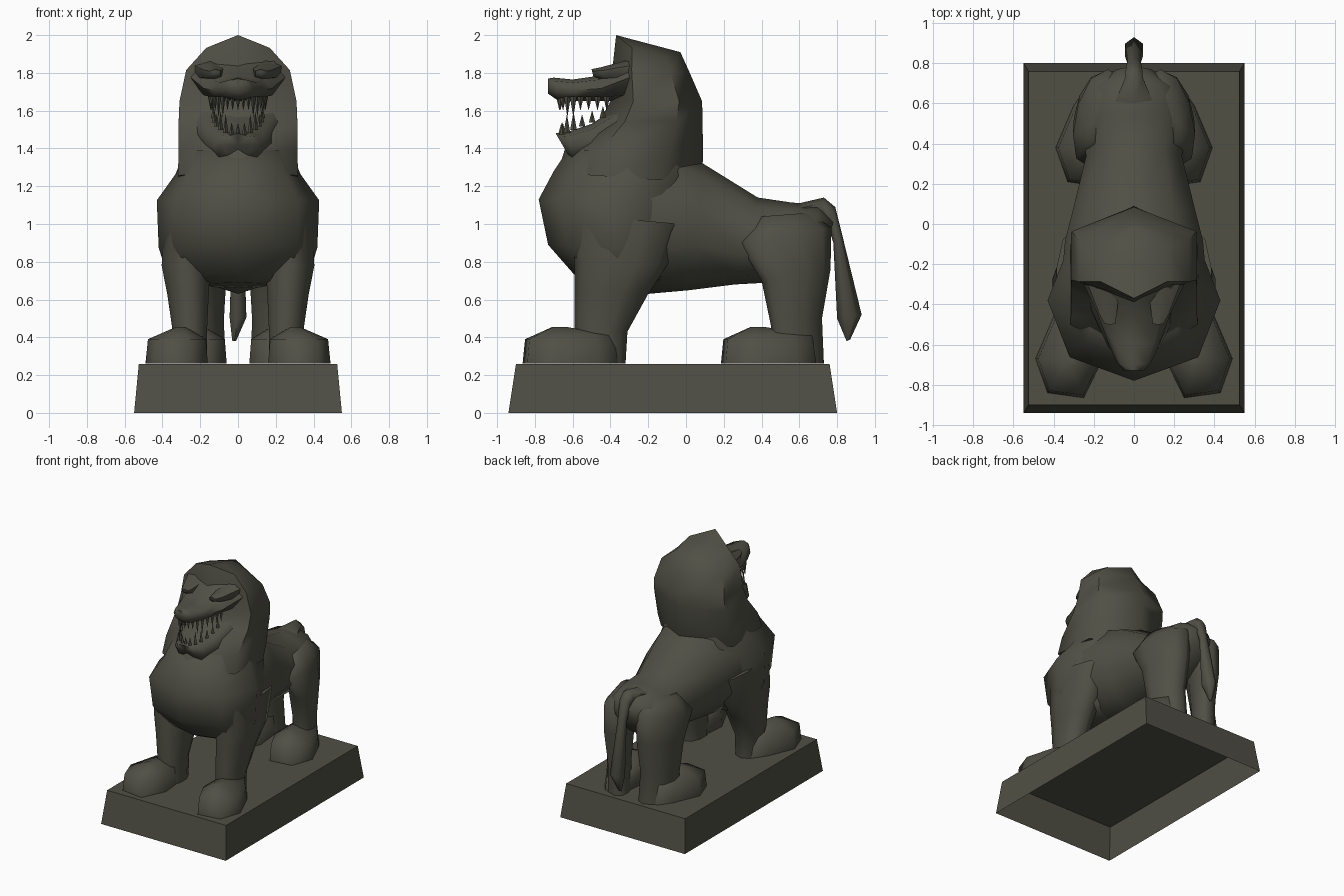
import bpy, bmesh, math
from mathutils import Vector

stone = bpy.data.materials.new("dark olive stone")
stone.diffuse_color = (0.080, 0.079, 0.060, 1)


def finish(bm, name, angle=65):
    bmesh.ops.recalc_face_normals(bm, faces=bm.faces)
    me = bpy.data.meshes.new(name)
    bm.to_mesh(me)
    bm.free()
    me.materials.append(stone)
    me.shade_smooth()
    me.set_sharp_from_angle(angle=math.radians(angle))
    ob = bpy.data.objects.new(name, me)
    bpy.context.collection.objects.link(ob)
    return ob


def skin_rings(bm, rings):
    """Bridge rings of points and close both ends with a fan."""
    vs = [[bm.verts.new(p) for p in r] for r in rings]
    n = len(vs[0])
    for a, b in zip(vs, vs[1:]):
        for i in range(n):
            j = (i + 1) % n
            bm.faces.new((a[i], a[j], b[j], b[i]))
    for r in (vs[0], vs[-1]):
        c = bm.verts.new((r[0].co + r[n // 2].co) / 2)
        for i in range(n):
            bm.faces.new((r[i], r[(i + 1) % n], c))


def loft(name, sections, n=10, side=1, power=0.85, angle=65, splay=0):
    """Each section: side-view points (y, z) and (y, z), half width,
    centre x, and how far the flanks sag. Splay turns the front outwards."""
    rings = []
    for s in sections:
        ya, za, yb, zb, w, cx, sag = (list(s) + [0, 0])[:7]
        ring = []
        for i in range(n):
            t = 2 * math.pi * i / n
            sn, f = math.sin(t), (1 - math.cos(t)) / 2
            x = cx + math.copysign(w * abs(sn) ** power, sn) + splay * (0.5 - f)
            ring.append((x * side, ya + (yb - ya) * f,
                         za + (zb - za) * f - sag * sn * sn))
        rings.append(ring)
    bm = bmesh.new()
    skin_rings(bm, rings)
    return finish(bm, name, angle)


# Plinth: tapered, open underneath
bm = bmesh.new()
low, high = [[bm.verts.new((x, y, z)) for x, y in
              ((-w, a), (w, a), (w, b), (-w, b))]
             for w, a, b, z in ((0.55, -0.94, 0.80, 0), (0.525, -0.90, 0.76, 0.26))]
for i in range(4):
    bm.faces.new((low[i], low[(i + 1) % 4], high[(i + 1) % 4], high[i]))
bm.faces.new(high)
finish(bm, "plinth", 10)

# Rounded chest, then the six-sided mane and head above it
loft("chest", [
    (-0.52, 0.69, -0.18, 0.66, 0.16),
    (-0.59, 0.73, -0.08, 0.70, 0.37),
    (-0.73, 0.89, -0.03, 0.86, 0.42),
    (-0.78, 1.13, 0.02, 1.12, 0.43),
    (-0.70, 1.28, 0.07, 1.25, 0.33),
    (-0.62, 1.40, 0.04, 1.33, 0.29)], 8)
loft("mane_and_head", [
    (-0.68, 1.27, 0.04, 1.22, 0.36),
    (-0.64, 1.40, 0.09, 1.33, 0.355),
    (-0.46, 1.54, 0.088, 1.55, 0.355),
    (-0.40, 1.65, 0.085, 1.65, 0.35),
    (-0.39, 1.82, 0.02, 1.80, 0.31),
    (-0.37, 2.00, -0.03, 1.91, 0.19, 0, 0.06)], 6)

# Back, belly and rump
loft("torso", [
    (-0.30, 1.40, -0.30, 0.70, 0.38),
    (-0.02, 1.36, -0.20, 0.63, 0.36),
    (0.09, 1.32, 0.02, 0.65, 0.32),
    (0.38, 1.14, 0.26, 0.68, 0.25),
    (0.55, 1.115, 0.44, 0.69, 0.275),
    (0.70, 1.10, 0.64, 0.76, 0.22),
    (0.78, 1.02, 0.75, 0.88, 0.09)], power=0.95)

front_leg = [
    (-0.60, 1.05, -0.02, 1.00, 0.10, 0.29),
    (-0.59, 0.78, -0.10, 0.78, 0.135, 0.275),
    (-0.59, 0.64, -0.20, 0.63, 0.115, 0.265),
    (-0.59, 0.44, -0.31, 0.43, 0.095, 0.255),
    (-0.59, 0.262, -0.32, 0.262, 0.095, 0.255)]
hind_leg = [
    (0.40, 1.04, 0.66, 1.06, 0.07, 0.15),
    (0.28, 0.90, 0.77, 0.98, 0.12, 0.175),
    (0.40, 0.70, 0.765, 0.76, 0.11, 0.18),
    (0.45, 0.46, 0.72, 0.50, 0.095, 0.18),
    (0.46, 0.262, 0.73, 0.262, 0.095, 0.17)]
paw_outline = [(0.16, -0.68), (0.25, -0.865), (0.43, -0.84),
               (0.49, -0.67), (0.40, -0.46), (0.33, -0.36), (0.19, -0.38)]


def paw(name, side, dx, dy):
    cx, cy = 0.30, -0.68
    rings = []
    for z, k, rise in ((0.262, 1, 0), (0.39, 0.93, 0.02), (0.455, 0.15, 0)):
        rings.append([((cx + (x - cx) * k + dx) * side, cy + (y - cy) * k + dy,
                       z + (rise if y > -0.6 else 0)) for x, y in paw_outline])
    bm = bmesh.new()
    skin_rings(bm, rings)
    finish(bm, name, 75)


# Legs, paws and brows on both sides
for side, tag in ((-1, "left"), (1, "right")):
    loft("front_leg_" + tag, front_leg, 10, side)
    loft("hind_leg_" + tag, hind_leg, 10, side, splay=0.09)
    paw("front_paw_" + tag, side, 0, 0)
    paw("hind_paw_" + tag, side, -0.10, 1.05)
    loft("brow_" + tag, [
        (-0.30, 1.87, -0.30, 1.74, 0.09, 0.15),
        (-0.45, 1.83, -0.43, 1.76, 0.05, 0.13),
        (-0.50, 1.82, -0.49, 1.78, 0.03, 0.12)], 6, side)

# Muzzle and lower jaw
loft("muzzle", [
    (-0.30, 1.90, -0.30, 1.65, 0.25),
    (-0.46, 1.785, -0.44, 1.65, 0.18),
    (-0.60, 1.765, -0.58, 1.65, 0.13),
    (-0.70, 1.775, -0.68, 1.655, 0.085),
    (-0.73, 1.77, -0.73, 1.69, 0.05)], 8, power=0.75)
loft("lower_jaw", [
    (-0.30, 1.66, -0.30, 1.42, 0.27),
    (-0.50, 1.53, -0.50, 1.33, 0.18),
    (-0.62, 1.49, -0.60, 1.33, 0.13),
    (-0.69, 1.48, -0.62, 1.36, 0.08)], 8, power=0.75, angle=80)


# Teeth: cones set along a curved row
def teeth(name, count, place):
    bm = bmesh.new()
    for i in range(count):
        u = -1 + 2 * i / (count - 1)
        x, y, z, tip = place(u)
        base = [bm.verts.new((x + 0.014 * a, y + 0.018 * b, z))
                for a, b in ((1, 0), (0, 1), (-1, 0), (0, -1))]
        apex = bm.verts.new((x, y, tip))
        bm.faces.new(base)
        for k in range(4):
            bm.faces.new((base[k], base[(k + 1) % 4], apex))
    finish(bm, name, 30)


def upper(u):
    a = u * math.pi / 2
    length = 0.10 if abs(abs(u) - 0.43) < 0.08 else 0.065
    return 0.145 * math.sin(a), -0.42 - 0.25 * math.cos(a), 1.675, 1.665 - length


def lower(u):
    a = u * math.pi / 2
    y = -0.44 - 0.22 * math.cos(a)
    z = 1.47 + 0.09 * (1 - math.cos(a))
    return 0.13 * math.sin(a), y, z, z + (0.10 if abs(abs(u) - 0.4) < 0.1 else 0.065)


teeth("upper_teeth", 17, upper)
teeth("lower_teeth", 13, lower)

# Hanging tail with tufted end
loft("tail", [
    (0.60, 1.11, 0.60, 1.00, 0.11),
    (0.73, 1.14, 0.72, 1.02, 0.05),
    (0.79, 1.09, 0.75, 1.00, 0.045),
    (0.83, 0.93, 0.78, 0.90, 0.035),
    (0.93, 0.52, 0.80, 0.50, 0.05),
    (0.87, 0.39, 0.85, 0.38, 0.012, -0.02)], 6)
